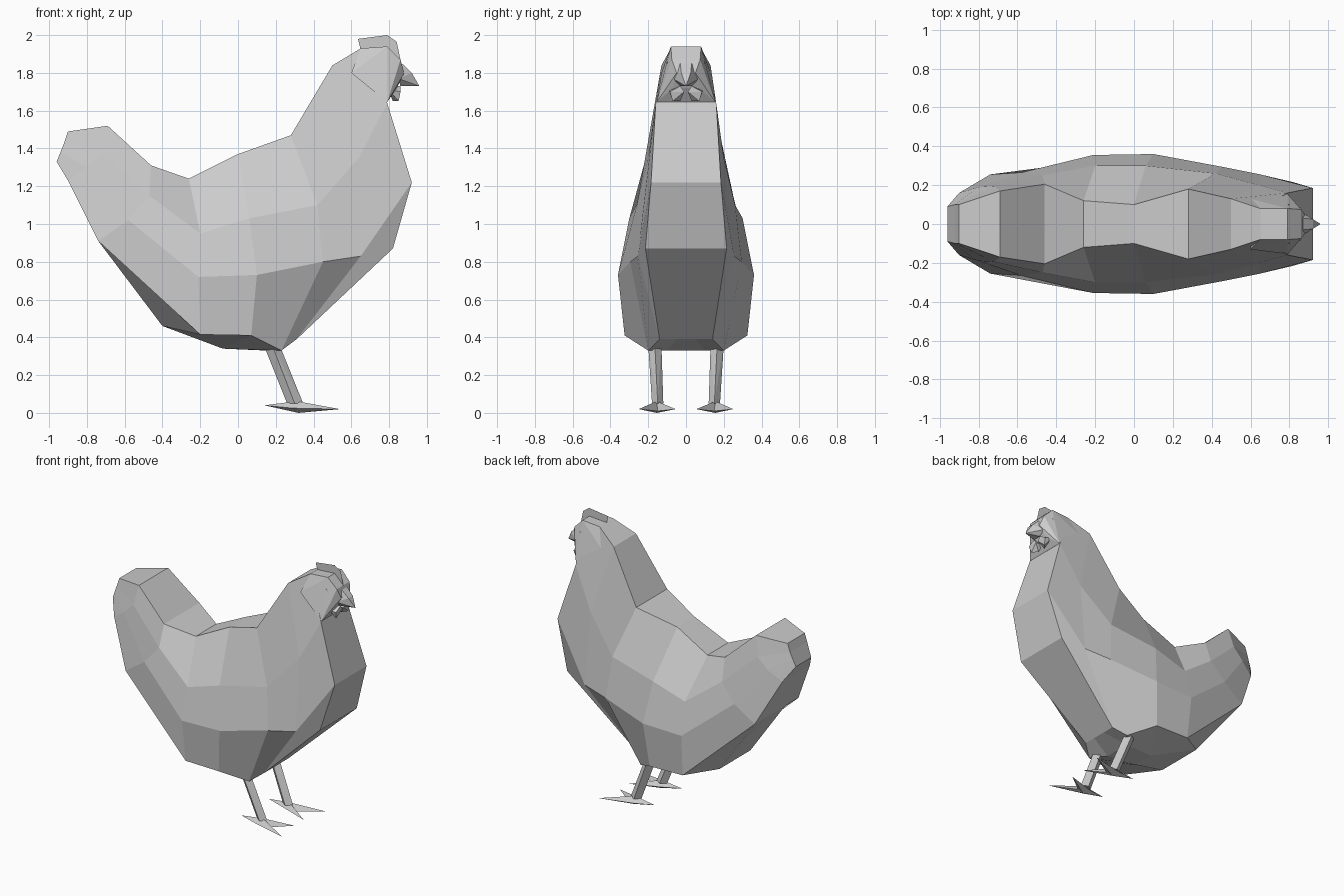
import bpy, bmesh


def finish(name, bm):
    bmesh.ops.remove_doubles(bm, verts=bm.verts, dist=0.0005)
    bmesh.ops.recalc_face_normals(bm, faces=bm.faces)
    me = bpy.data.meshes.new(name)
    bm.to_mesh(me)
    bm.free()
    ob = bpy.data.objects.new(name, me)
    bpy.context.collection.objects.link(ob)
    return ob


def hull(name, pts):
    bm = bmesh.new()
    vs = [bm.verts.new(p) for p in pts]
    res = bmesh.ops.convex_hull(bm, input=vs)
    bmesh.ops.delete(bm, geom=[v for v in bm.verts if not v.link_faces], context='VERTS')
    return finish(name, bm)


def both(pts):
    return [(x, s * y, z) for x, y, z in pts for s in (1, -1)]


# body: half sections (x, half width, z) from back to belly, tail tip to breast
sections = [
    [(-.90, .10, 1.49), (-.92, .10, 1.43), (-.94, .095, 1.38), (-.96, .09, 1.33), (-.96, .03, 1.33)],
    [(-.69, .17, 1.52), (-.72, .195, 1.38), (-.80, .19, 1.30), (-.90, .16, 1.23), (-.90, .05, 1.23)],
    [(-.46, .205, 1.31), (-.47, .25, 1.15), (-.58, .265, 1.02), (-.74, .255, .91), (-.74, .10, .91)],
    [(-.26, .12, 1.24), (-.20, .30, .95), (-.21, .355, .72), (-.20, .325, .415), (-.40, .18, .46)],
    [(0, .10, 1.37), (.06, .30, 1.03), (.10, .36, .73), (.07, .325, .41), (-.08, .08, .34)],
    [(.28, .18, 1.47), (.42, .26, 1.10), (.45, .295, .80), (.23, .20, .33), (.15, .10, .33)],
    [(.50, .13, 1.84), (.64, .20, 1.35), (.65, .255, .83), (.31, .14, .39), (.31, .05, .39)],
    [(.65, .08, 1.93), (.79, .16, 1.64), (.92, .185, 1.22), (.82, .215, .87), (.82, .07, .87)],
]
bm = bmesh.new()
rings = []
for sec in sections:
    loop = sec + [(x, -y, z) for x, y, z in reversed(sec)]
    rings.append([bm.verts.new(p) for p in loop])
for a, b in zip(rings, rings[1:]):
    for i in range(10):
        j = (i + 1) % 10
        bm.faces.new((a[i], b[i], b[j], a[j]))
for r in (rings[0], rings[-1]):
    for i in range(4):
        bm.faces.new((r[i], r[i + 1], r[8 - i], r[9 - i]))
finish("body", bm)

# head and beak
hull("head", both([(.65, .08, 1.93), (.79, .08, 1.94), (.86, .075, 1.87), (.88, .05, 1.80),
                   (.84, .07, 1.72), (.79, .155, 1.645), (.60, .13, 1.80)]))
hull("beak", both([(.87, .03, 1.85), (.85, .07, 1.77), (.86, .03, 1.73), (.92, .025, 1.80),
                   (.93, .015, 1.735)]) + [(.96, 0, 1.73)])

# comb: thin flat sheet
bm = bmesh.new()
bm.faces.new([bm.verts.new((x, 0, z)) for x, z in
              [(.635, 1.98), (.65, 1.92), (.79, 1.935), (.86, 1.87), (.84, 1.965), (.79, 2.0)]])
finish("comb", bm)

# shank outlines and foot: (x, y, z) for one side
foot = [(.14, .16, .04), (.29, .19, .025), (.54, .25, .02), (.37, .15, .01),
        (.50, .055, .02), (.29, .125, .025)]
for s, side in ((1, "left"), (-1, "right")):
    hull(side + "_wattle", [(x, s * y, z) for x, y, z in
         [(.80, .03, 1.73), (.86, .03, 1.73), (.80, .09, 1.71), (.86, .085, 1.70),
          (.82, .03, 1.65), (.85, .07, 1.65), (.80, .01, 1.70), (.86, .01, 1.70)]])
    bpy.ops.mesh.primitive_cube_add(size=.022, location=(.79, s * .09, 1.85))
    bpy.context.object.name = side + "_eye"
    hull(side + "_shank", [(x, s * y, z) for x, y, z in
         [(.14, .165, .35), (.18, .20, .36), (.22, .165, .36), (.18, .13, .36),
          (.26, .15, .05), (.30, .18, .05), (.345, .15, .05), (.30, .12, .05)]])
    bm = bmesh.new()
    ring = [bm.verts.new((x, s * y, z)) for x, y, z in foot]
    top = bm.verts.new((.31, s * .155, .062))
    low = bm.verts.new((.32, s * .155, 0))
    for a, b in zip(ring, ring[1:] + ring[:1]):
        bm.faces.new((a, b, top))
        bm.faces.new((b, a, low))
    finish(side + "_foot", bm)
